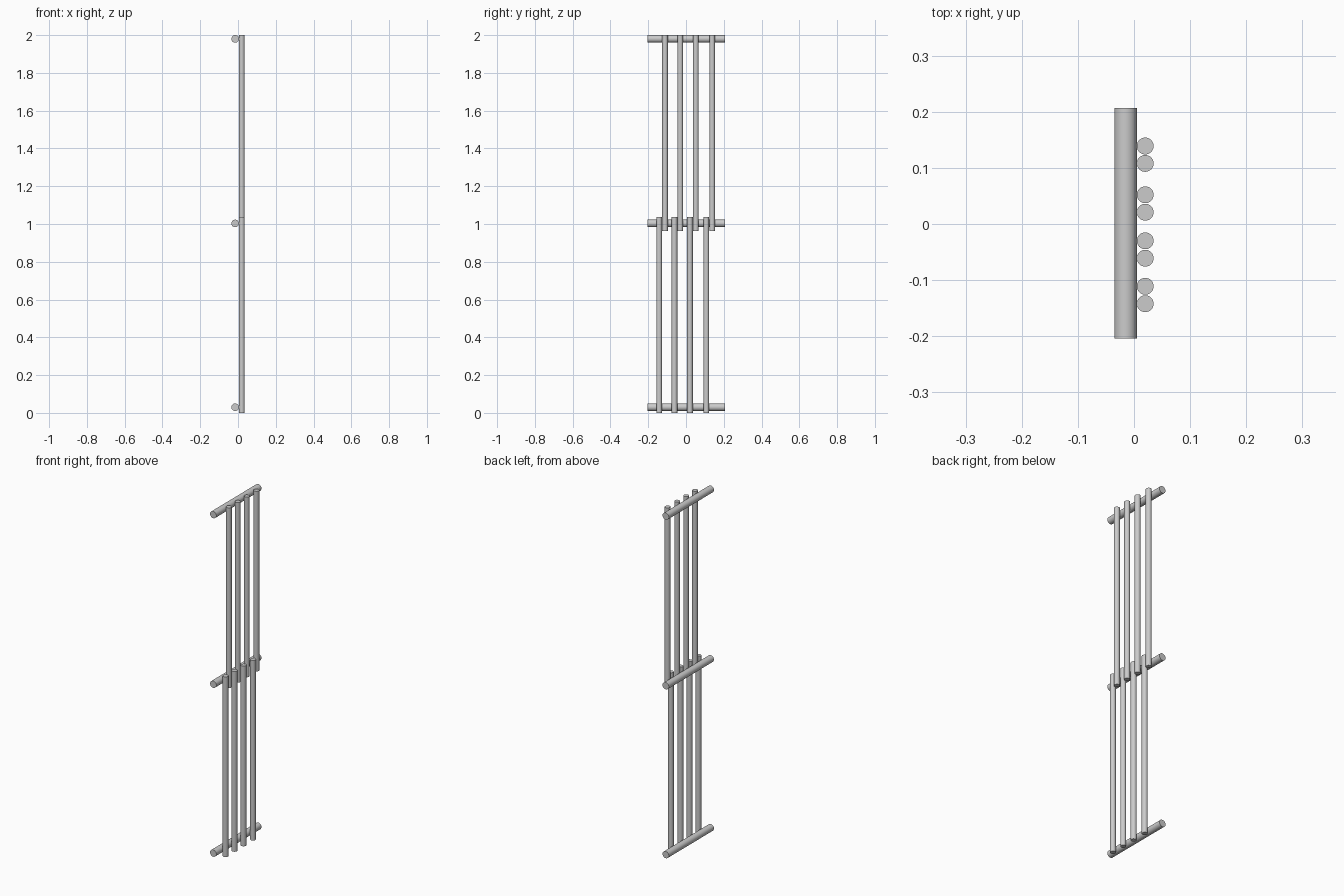
import bpy
import math

if "Cube" in bpy.data.objects:
    bpy.data.objects.remove(bpy.data.objects["Cube"])


def rod(name, radius, length, location, rotation=(0, 0, 0)):
    bpy.ops.mesh.primitive_cylinder_add(vertices=32, radius=radius, depth=length,
                                        location=location, rotation=rotation)
    obj = bpy.context.object
    obj.name = name
    bpy.ops.object.transform_apply(location=False, rotation=True, scale=True)
    bpy.ops.object.shade_smooth_by_angle(angle=math.radians(30))
    return obj


# Horizontal rails running along y
for label, z in (("bottom", 0.03), ("middle", 1.003), ("top", 1.98)):
    rod(f"{label}_rail", 0.02, 0.411, (-0.015, 0.001, z), (math.pi / 2, 0, 0))

# Two tiers of upright bars, overlapping at the middle rail
lower_bars_y = (-0.142, -0.061, 0.021, 0.108)
bar_length = 1.038
for i, y in enumerate(lower_bars_y, 1):
    rod(f"lower_bar_{i}", 0.015, bar_length, (0.02, y, bar_length / 2))
    rod(f"upper_bar_{i}", 0.015, bar_length, (0.02, y + 0.031, 2 - bar_length / 2))
